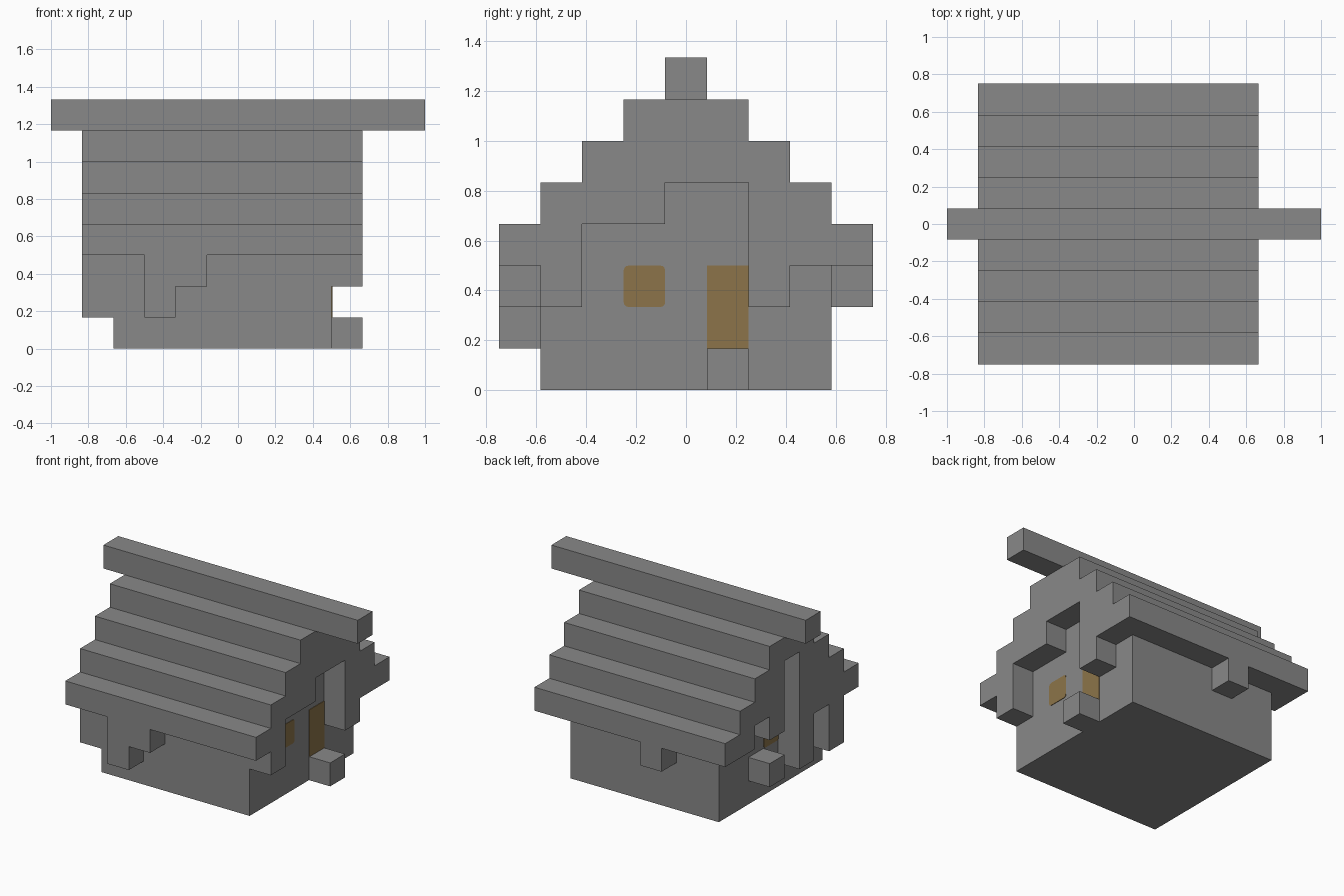
import bpy
import bmesh
from mathutils import Vector

cube = bpy.data.objects.get("Cube")
if cube:
    bpy.data.objects.remove(cube, do_unlink=True)

U = 1 / 6  # block size


def make_material(name, colour):
    mat = bpy.data.materials.new(name)
    mat.use_nodes = True
    mat.diffuse_color = (*colour, 1)
    bsdf = next(n for n in mat.node_tree.nodes if n.type == 'BSDF_PRINCIPLED')
    bsdf.inputs["Base Color"].default_value = (*colour, 1)
    return mat


STONE = make_material("stone grey", (0.25, 0.25, 0.25))
WOOD = make_material("wood brown", (0.265, 0.175, 0.068))


def link_mesh(name, bm, mat):
    mesh = bpy.data.meshes.new(name)
    bm.to_mesh(mesh)
    bm.free()
    mesh.materials.append(mat)
    obj = bpy.data.objects.new(name, mesh)
    bpy.context.collection.objects.link(obj)
    return obj


def block(xs, ys, zs):
    """Cells in half-open x and z ranges and an inclusive y range."""
    return {(x, y, z) for x in range(*xs)
            for y in range(ys[0], ys[1] + 1) for z in range(*zs)}


def gable_end(x, bottoms):
    """Ragged overhang: each column runs from its bottom to the stepped roof."""
    return {(x, y, z) for y, low in zip(range(-4, 5), bottoms)
            for z in range(low, min(7, 8 - abs(y)))}


# Roof courses narrowing upwards, plus both overhanging ends
roof = set()
for z in range(3, 7):
    roof |= block((-4, 3), (z - 7, 7 - z), (z, z + 1))
roof |= gable_end(3, (3, 2, 4, 4, 5, 5, 2, 3, 3))
roof |= gable_end(-5, (3, 1, 3, 1, 6, 3, 4, 3, 3))

parts = {
    "walls": block((-4, 3), (-3, 3), (0, 3)),
    "roof": roof,
    "ridge_beam": block((-6, 6), (0, 0), (7, 8)),
    "front_eave_drip": block((-3, -2), (-4, -4), (1, 3))
    | block((-2, -1), (-4, -4), (2, 3)),
    "back_eave_drip": block((-2, -1), (4, 4), (2, 3)),
    "door_step": block((3, 4), (1, 1), (0, 1)),
    "window_ledge": block((-5, -4), (1, 1), (1, 2)),
}
solid = set().union(*parts.values())


def build_part(name, cells):
    """Skin the cells, leaving out every face hidden against another block."""
    bm = bmesh.new()
    for cell in sorted(cells):
        centre = Vector(cell) + Vector((0.5, 0, 0.5))
        for axis in range(3):
            for side in (-1, 1):
                step = Vector((0, 0, 0))
                step[axis] = side
                if tuple(int(a + b) for a, b in zip(cell, step)) in solid:
                    continue
                u, v = Vector((0, 0, 0)), Vector((0, 0, 0))
                u[(axis + 1) % 3] = side / 2
                v[(axis + 2) % 3] = 1 / 2
                corners = (-u - v, u - v, u + v, -u + v)
                bm.faces.new([bm.verts.new((centre + step / 2 + c) * U)
                              for c in corners])
    bmesh.ops.remove_doubles(bm, verts=bm.verts[:], dist=0.001)
    bmesh.ops.dissolve_limit(bm, angle_limit=0.02, verts=bm.verts[:],
                             edges=bm.edges[:], delimit={'NORMAL'})
    link_mesh(name, bm, STONE)


for part_name, part_cells in parts.items():
    build_part(part_name, part_cells)


def wall_plate(name, x, y, z, height, rounding=0):
    """Thin panel on an end wall, optionally with rounded corners."""
    bm = bmesh.new()
    bmesh.ops.create_cube(bm, size=1)
    for v in bm.verts:
        v.co = Vector((x * U + v.co.x * 0.008, (y + v.co.y) * U,
                       (z + (v.co.z + 0.5) * height) * U))
    if rounding:
        edges = [e for e in bm.edges
                 if abs(e.verts[0].co.x - e.verts[1].co.x) > 0.001]
        bmesh.ops.bevel(bm, geom=edges, offset=rounding, segments=3,
                        profile=0.5, affect='EDGES')
    link_mesh(name, bm, WOOD)


# Door and windows
wall_plate("door", 3, 1, 1, 2)
wall_plate("right_window", 3, -1, 2, 1, 0.02)
wall_plate("left_window", -4, 0, 2, 1, 0.02)
